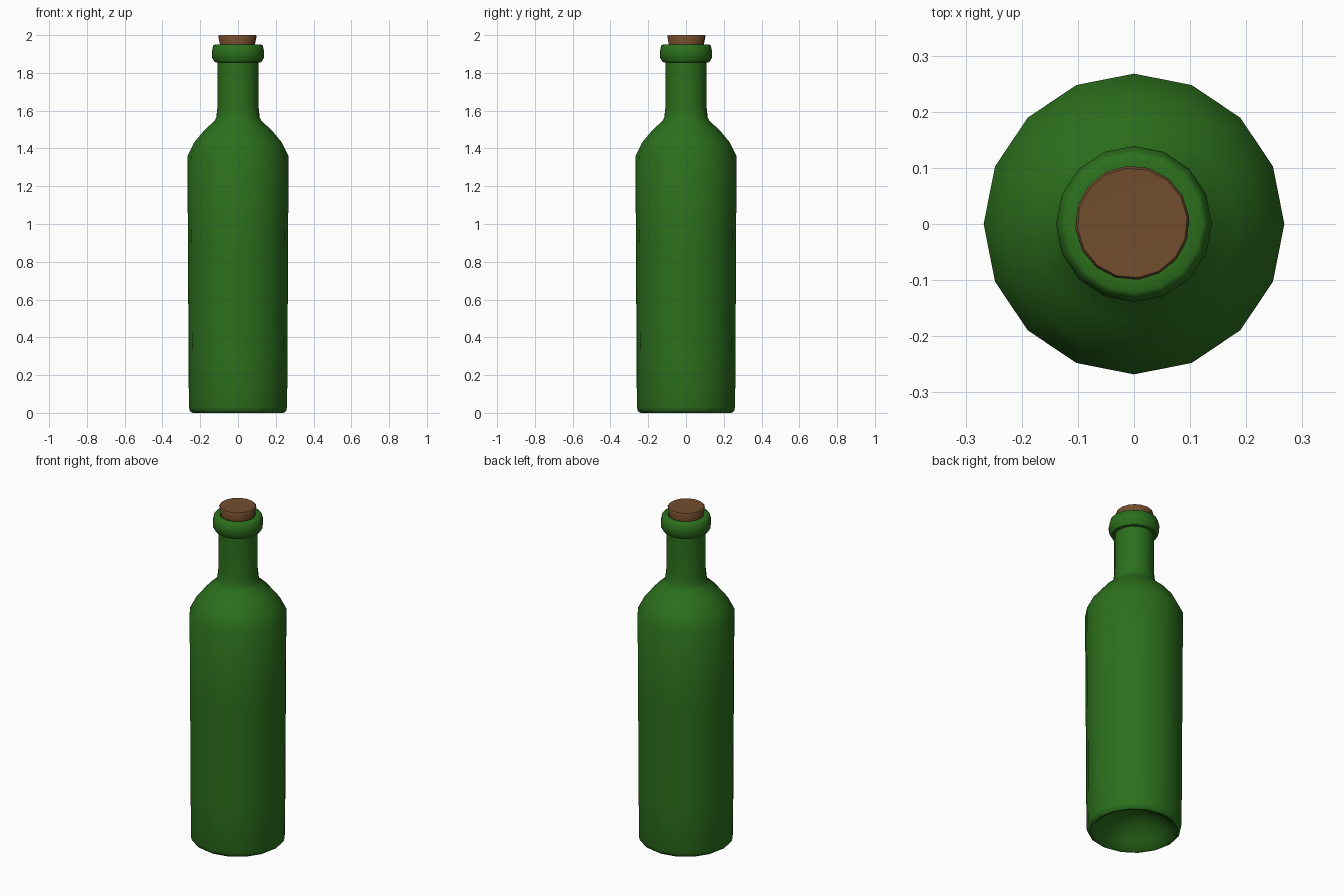
import bpy, bmesh, math

if "Cube" in bpy.data.objects:
    bpy.data.objects.remove(bpy.data.objects["Cube"])

SIDES = 16

def lathe(name, profile, color, center=(0, 0), turn=0.0):
    """Revolve (radius, z) points around z; radius 0 closes to a pole."""
    bm = bmesh.new()
    rings = []
    for r, z in profile:
        if r == 0:
            rings.append([bm.verts.new((center[0], center[1], z))] * SIDES)
        else:
            rings.append([bm.verts.new((center[0] + r * math.cos(turn + 2 * math.pi * i / SIDES),
                                        center[1] + r * math.sin(turn + 2 * math.pi * i / SIDES), z))
                          for i in range(SIDES)])
    for low, high in zip(rings, rings[1:]):
        for i in range(SIDES):
            j = (i + 1) % SIDES
            bm.faces.new(list(dict.fromkeys((low[i], low[j], high[j], high[i]))))
    bmesh.ops.recalc_face_normals(bm, faces=bm.faces[:])
    mesh = bpy.data.meshes.new(name)
    bm.to_mesh(mesh)
    bm.free()
    obj = bpy.data.objects.new(name, mesh)
    bpy.context.collection.objects.link(obj)
    mat = bpy.data.materials.new(name + "_color")
    mat.diffuse_color = color
    mat.use_nodes = True
    mat.node_tree.nodes["Principled BSDF"].inputs["Base Color"].default_value = mat.diffuse_color
    mesh.materials.append(mat)
    bpy.ops.object.select_all(action='DESELECT')
    obj.select_set(True)
    bpy.context.view_layer.objects.active = obj
    bpy.ops.object.shade_smooth_by_angle(angle=math.radians(50))
    return obj

# Glass bottle: recessed base, body, round shoulder, neck, rolled lip, mouth
lathe("bottle", [
    (0, 0.13), (0.07, 0.12), (0.14, 0.085), (0.19, 0.04), (0.225, 0.005), (0.24, 0.0),
    (0.255, 0.01), (0.26, 0.03), (0.262, 0.3), (0.265, 0.9), (0.268, 1.36),
    (0.23, 1.434), (0.178, 1.497), (0.125, 1.545), (0.115, 1.565), (0.109, 1.62), (0.108, 1.855),
    (0.124, 1.857), (0.137, 1.88), (0.139, 1.91), (0.131, 1.945), (0.122, 1.951),
    (0.098, 1.95), (0.088, 1.935), (0.086, 1.86),
], (0.025, 0.16, 0.012, 1))

# Tapered cork stopper
lathe("cork", [
    (0, 1.80), (0.078, 1.80), (0.091, 1.94), (0.102, 1.995), (0.098, 2.0), (0, 1.997),
], (0.17, 0.075, 0.027, 1), center=(-0.003, 0.002), turn=math.radians(6))
